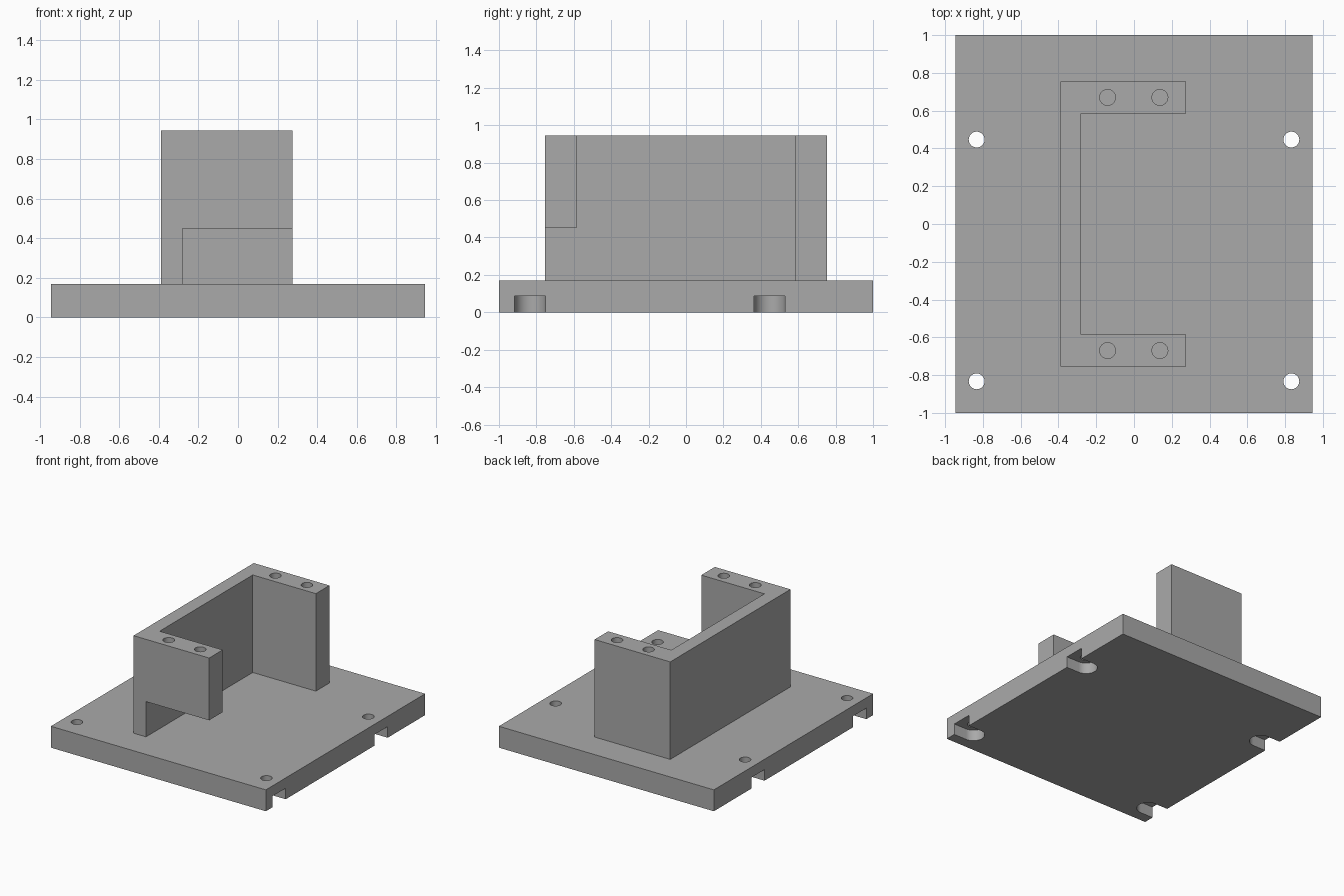
import bpy, bmesh, math

cube = bpy.data.objects.get("Cube")
if cube:
    bpy.data.objects.remove(cube, do_unlink=True)

GREY = (0.40, 0.40, 0.40, 1)
mat = bpy.data.materials.new("plain grey")
mat.use_nodes = True
mat.diffuse_color = GREY
mat.node_tree.nodes["Principled BSDF"].inputs["Base Color"].default_value = GREY


def prism(name, outline, z0, z1):
    """Extrude a flat counter-clockwise outline from z0 up to z1."""
    bm = bmesh.new()
    face = bm.faces.new([bm.verts.new((x, y, z0)) for x, y in outline])
    top = bmesh.ops.extrude_face_region(bm, geom=[face])["geom"]
    bmesh.ops.translate(bm, vec=(0, 0, z1 - z0),
                        verts=[v for v in top if isinstance(v, bmesh.types.BMVert)])
    bmesh.ops.recalc_face_normals(bm, faces=bm.faces)
    mesh = bpy.data.meshes.new(name)
    bm.to_mesh(mesh)
    bm.free()
    mesh.materials.append(mat)
    ob = bpy.data.objects.new(name, mesh)
    bpy.context.collection.objects.link(ob)
    return ob


def rect(x0, x1, y0, y1):
    return [(x0, y0), (x1, y0), (x1, y1), (x0, y1)]


def arc(cx, cy, r, start, sweep, n):
    angles = [start + sweep * i / n for i in range(n + 1)]
    return [(cx + r * math.cos(a), cy + r * math.sin(a)) for a in angles]


def circle(cx, cy, r):
    return arc(cx, cy, r, 0, math.tau, 40)[:-1]


def cut(target, outline, z0, z1):
    """Subtract a prism from the target and discard the cutter."""
    cutter = prism("cutter", outline, z0, z1)
    cutter.hide_render = True
    mod = target.modifiers.new("cut", "BOOLEAN")
    mod.operation, mod.solver, mod.object = "DIFFERENCE", "EXACT", cutter
    bpy.context.view_layer.objects.active = target
    bpy.ops.object.modifier_apply(modifier=mod.name)
    bpy.data.objects.remove(cutter, do_unlink=True)


HALF_X, BASE_TOP, TOP = 0.945, 0.17, 0.945
HOLE_R, SLOT_R = 0.042, 0.083

# Base plate with four bolt holes, each over a round-ended slot open to the side
base = prism("base_plate", rect(-HALF_X, HALF_X, -1, 1), 0, BASE_TOP)
for y in (-0.833, 0.447):
    for side in (-1, 1):
        x = side * 0.833
        start = math.pi / 2 if side > 0 else -math.pi / 2
        slot = arc(x, y, SLOT_R, start, math.pi, 24)
        slot += [(side * 1.1, y - side * SLOT_R), (side * 1.1, y + side * SLOT_R)]
        cut(base, slot, -0.1, 0.088)
        cut(base, circle(x, y, HOLE_R), 0.04, 0.3)

# Upright C-shaped bracket
X0, X_IN, X1, Y_IN, Y_OUT = -0.39, -0.28, 0.275, 0.585, 0.755
channel = [(X0, -Y_OUT), (X1, -Y_OUT), (X1, -Y_IN), (X_IN, -Y_IN),
           (X_IN, Y_IN), (X1, Y_IN), (X1, Y_OUT), (X0, Y_OUT)]
bracket = prism("bracket", channel, BASE_TOP, TOP)

# Opening below the front arm
cut(bracket, rect(X_IN, 0.5, -0.9, -0.5), 0, 0.45)

# Screw holes in the tops of both arms
for x in (-0.14, 0.137):
    for y in (-0.67, 0.67):
        cut(bracket, circle(x, y, HOLE_R), 0.6, 1.1)

# Smooth round walls, crisp corners
for ob in (base, bracket):
    bpy.ops.object.select_all(action="DESELECT")
    ob.select_set(True)
    bpy.context.view_layer.objects.active = ob
    bpy.ops.object.shade_smooth_by_angle(angle=math.radians(30))
